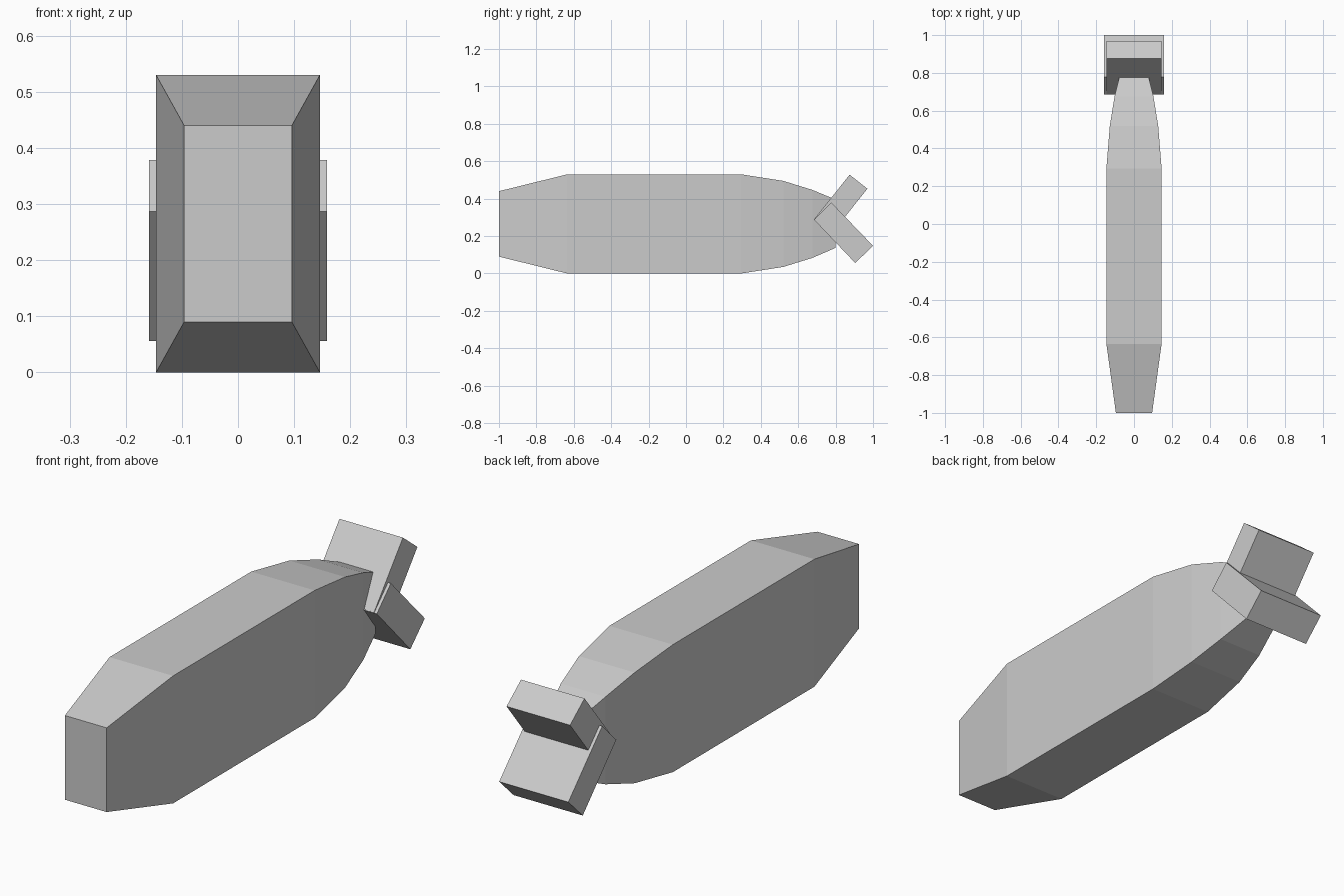
import bpy, bmesh

if "Cube" in bpy.data.objects:
    bpy.data.objects.remove(bpy.data.objects["Cube"])

grey = bpy.data.materials.new("light grey")
grey.diffuse_color = (0.6, 0.6, 0.6, 1)
grey.use_nodes = True
grey.node_tree.nodes["Principled BSDF"].inputs["Base Color"].default_value = grey.diffuse_color


def loft(name, rings):
    """Skin four-sided rings into a closed, flat-faced solid."""
    bm = bmesh.new()
    loops = [[bm.verts.new(p) for p in ring] for ring in rings]
    for a, b in zip(loops, loops[1:]):
        for i in range(4):
            j = (i + 1) % 4
            bm.faces.new((a[i], a[j], b[j], b[i]))
    bm.faces.new(loops[0])
    bm.faces.new(loops[-1])
    bmesh.ops.recalc_face_normals(bm, faces=bm.faces)
    mesh = bpy.data.meshes.new(name)
    bm.to_mesh(mesh)
    bm.free()
    mesh.materials.append(grey)
    obj = bpy.data.objects.new(name, mesh)
    bpy.context.collection.objects.link(obj)
    return obj


# Tapered hull: y, half width, bottom, top
stations = [(-1.0, 0.096, 0.09, 0.44), (-0.635, 0.146, 0.0, 0.53),
            (0.295, 0.146, 0.0, 0.53), (0.52, 0.128, 0.035, 0.495),
            (0.675, 0.103, 0.083, 0.447), (0.80, 0.072, 0.137, 0.395)]
loft("hull", [[(-w, y, lo), (w, y, lo), (w, y, hi), (-w, y, hi)]
              for y, w, lo, hi in stations])

# Crossed tail blocks: half width and side profile (y, z)
blocks = {
    "upper_tail_block": (0.146, [(0.685, 0.29), (0.875, 0.528),
                                 (0.97, 0.453), (0.78, 0.215)]),
    "lower_tail_block": (0.159, [(0.685, 0.287), (0.777, 0.379),
                                 (1.0, 0.148), (0.905, 0.056)]),
}
for name, (w, profile) in blocks.items():
    loft(name, [[(x, y, z) for y, z in profile] for x in (-w, w)])
